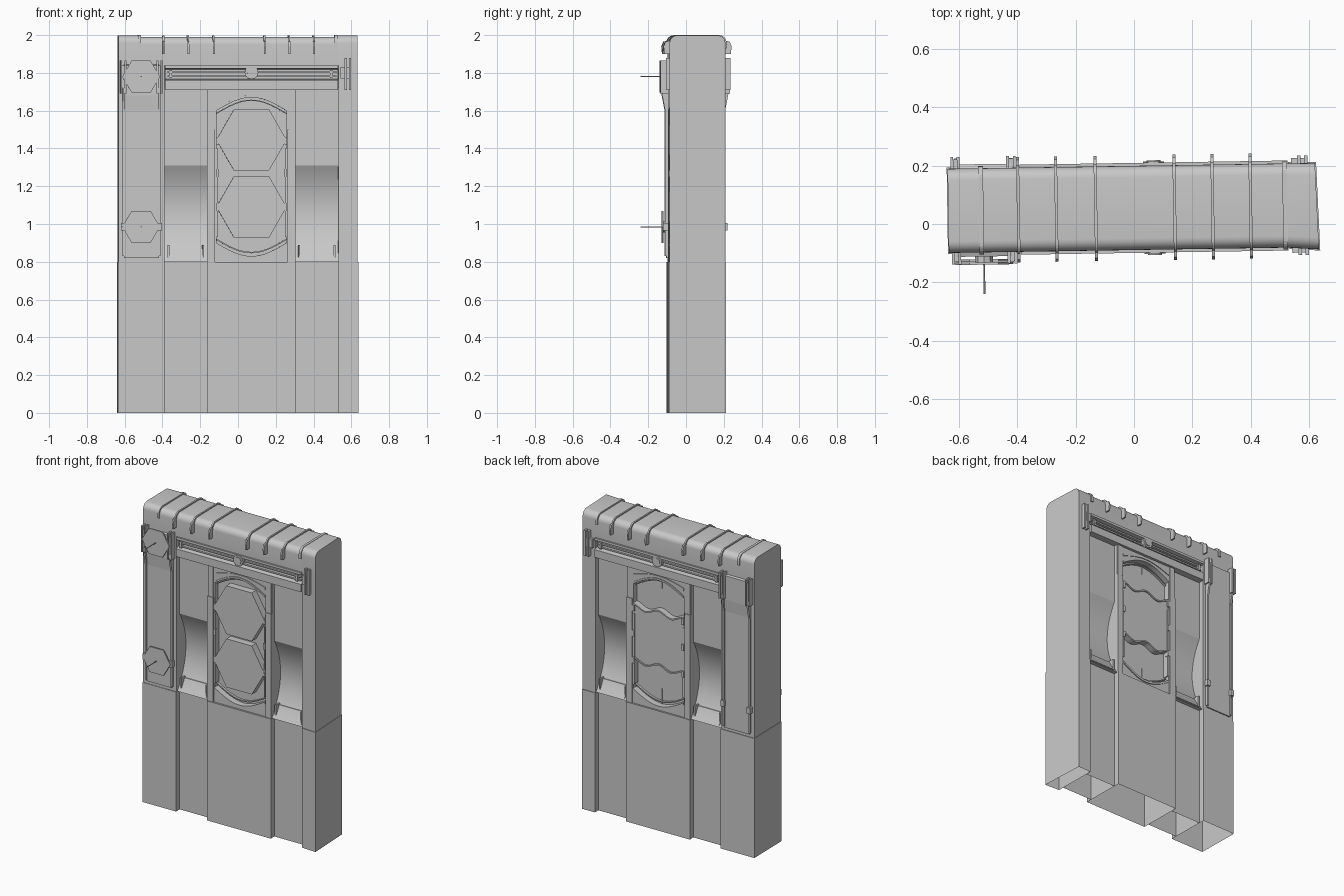
import bpy, bmesh, math
from mathutils import Matrix

cube = bpy.data.objects.get("Cube")
if cube:
    bpy.data.objects.remove(cube, do_unlink=True)

stone = bpy.data.materials.new("stone_grey")
stone.use_nodes = True
stone.diffuse_color = (0.58, 0.58, 0.58, 1)
stone.node_tree.nodes["Principled BSDF"].inputs["Base Color"].default_value = (0.58, 0.58, 0.58, 1)

MID, HALF = 0.055, 0.15        # wall centre in y and half thickness
FRONT, BACK = -1, 1
SIDES = ((FRONT, "front"), (BACK, "back"))
CX = 0.07                      # axis of the central bay
parts = []


def depth(side, d):
    """y of a point lying d outside the front or back face."""
    return MID + side * (HALF + d)


def loft(name, a, b, smooth=False, open_bottom=False):
    """Solid between two matching rings of points."""
    bm = bmesh.new()
    ra, rb = [bm.verts.new(p) for p in a], [bm.verts.new(p) for p in b]
    bm.faces.new(ra)
    bm.faces.new(rb)
    n = len(a)
    for i in range(n):
        j = (i + 1) % n
        bm.faces.new((ra[i], ra[j], rb[j], rb[i]))
    bmesh.ops.recalc_face_normals(bm, faces=bm.faces)
    if open_bottom:
        low = [f for f in bm.faces if all(v.co.z < 0.001 for v in f.verts)]
        bmesh.ops.delete(bm, geom=low, context='FACES_ONLY')
    mesh = bpy.data.meshes.new(name)
    bm.to_mesh(mesh)
    bm.free()
    mesh.materials.append(stone)
    obj = bpy.data.objects.new(name, mesh)
    bpy.context.collection.objects.link(obj)
    parts.append(obj)
    if smooth:
        bpy.ops.object.select_all(action='DESELECT')
        obj.select_set(True)
        bpy.context.view_layer.objects.active = obj
        bpy.ops.object.shade_smooth_by_angle(angle=math.radians(20))
    return obj


def prism(name, yz, x0, x1, splay=False, **kw):
    """Profile run along x; splay angles the far end like the wall's left end."""
    end = []
    for y, z in yz:
        w = (depth(BACK, 0) - y) / (2 * HALF) if splay else 0
        end.append((x1 + 0.010 * w, y - 0.008 * w, z))
    return loft(name, [(x0, y, z) for y, z in yz], end, **kw)


def plate(name, side, xz, d0, d1, **kw):
    return loft(name, [(x, depth(side, d0), z) for x, z in xz],
                [(x, depth(side, d1), z) for x, z in xz], **kw)


def box(name, side, x0, x1, z0, z1, d0, d1):
    return plate(name, side, [(x0, z0), (x1, z0), (x1, z1), (x0, z1)], d0, d1)


def through(dz):
    """Profile of the full wall thickness from one face's points."""
    return [(depth(FRONT, d), z) for d, z in dz] + [(depth(BACK, d), z) for d, z in reversed(dz)]


def block(name, x0, x1, z0, z1, d, **kw):
    return prism(name, through([(d, z0), (d, z1)]), x0, x1, **kw)


def polygon(cx, cz, rx, rz, n):
    return [(cx + rx * math.cos(math.tau * i / n), cz + rz * math.sin(math.tau * i / n))
            for i in range(n)]


def hexagon(cx, cz, rx, rz):
    return polygon(cx, cz, rx, rz / math.sin(math.pi / 3), 6)


def arc(x0, x1, z, rise, n=16):
    return [(x0 + (x1 - x0) * i / n, z + rise * math.sin(math.pi * i / n)) for i in range(n + 1)]


# Plinth, open underneath
for name, x0, x1, d in (("right_base", -0.638, -0.39, -0.002), ("right_recess_base", -0.39, -0.165, -0.04),
                        ("centre_base", -0.165, 0.303, -0.002), ("left_recess_base", 0.303, 0.53, -0.04)):
    block(name, x0, x1, 0, 0.8, d, open_bottom=True)
block("left_base", 0.53, 0.626, 0, 0.8, -0.002, splay=True, open_bottom=True)

# Upper piers
block("right_pier", -0.635, -0.39, 0.8, 1.85, -0.006)
block("left_pier", 0.53, 0.622, 0.8, 1.85, -0.006, splay=True)


# Header with rounded upper edges, its middle stretch slightly lower
def header(top, r=0.04, inset=0.006, z0=1.84):
    edge = [(-inset - r + r * math.cos(a), top - r + r * math.sin(a))
            for a in (math.pi / 2 * i / 6 for i in range(7))]
    return through([(-inset, z0)] + edge)


prism("header_right_end", header(1.998), -0.635, -0.53, smooth=True)
prism("header", header(1.99), -0.53, 0.525, smooth=True)
prism("header_left_end", header(1.998), 0.525, 0.622, splay=True, smooth=True)

# Recessed bays: flat above, concave scoop below
N = 18


def scoop(t):
    return -0.04 + 0.025 * t - 0.32 * t * (1 - t), 1.31 - 0.51 * t


bay = through([(-0.04, 1.72)] + [scoop(i / N) for i in range(N + 1)])
for name, x0, x1 in (("right", -0.39, -0.165), ("left", 0.303, 0.53)):
    prism(name + "_bay", bay, x0, x1, smooth=True)
    for s, face in SIDES:
        foot = [scoop(0.84 + 0.035 * i) for i in range(5)]
        skin = [(depth(s, d + 0.006), z) for d, z in foot]
        skin += [(depth(s, d - 0.01), z) for d, z in reversed(foot)]
        prism(f"{name}_bay_foot_{face}", skin, x0 + 0.02, x1 - 0.015)
        for x in (x0 + 0.015, x1 - 0.025):
            box(f"{name}_foot_clip_{face}", s, x, x + 0.01, 0.82, 0.89, -0.07, -0.022)

# Central bay with an arched opening sunk in each face
SURF = -0.014
centre = block("centre_bay", -0.165, 0.303, 0.8, 1.72, SURF)
W0, W1 = CX - 0.185, CX + 0.185
SPRING, FOOT, RISE = 1.612, 0.885, 0.07
cutters = []
for s, face in SIDES:
    shape = arc(W0, W1, SPRING, RISE) + arc(W1, W0, FOOT, -RISE)
    cut = plate("opening_cutter", s, shape, 0.01, -0.05)
    cut.hide_render = True
    parts.remove(cut)
    cutters.append(cut)
    mod = centre.modifiers.new("opening", 'BOOLEAN')
    mod.object, mod.solver = cut, 'EXACT'
bpy.context.view_layer.update()
graph = bpy.context.evaluated_depsgraph_get()
baked = bpy.data.meshes.new_from_object(centre.evaluated_get(graph))
centre.modifiers.clear()
centre.data = baked
for cut in cutters:
    bpy.data.objects.remove(cut, do_unlink=True)

for s, face in SIDES:
    # Pilasters, hood, mouldings, mullions and jambs around the opening
    for x0, x1 in ((-0.165, -0.122), (0.262, 0.303)):
        box(f"pilaster_{face}", s, x0, x1, 0.8, 1.50, -0.03, -0.006)
        box(f"pilaster_head_{face}", s, x0 + 0.003, x1 - 0.003, 1.50, 1.71, -0.03, -0.010)
    hood = arc(W0, W1, 1.665, 0.035) + arc(W1, W0, SPRING + 0.035, RISE * 0.6)
    plate(f"hood_{face}", s, hood, -0.03, -0.009)
    for name, z, rise, t in (("upper", SPRING, RISE, -0.012), ("lower", FOOT, -RISE, 0.015)):
        band = arc(W0, W1, z, rise) + arc(W1, W0, z + t, rise)
        plate(f"{name}_arch_moulding_{face}", s, band, -0.05, -0.008)
        inner = arc(W0, W1, z + 2 * t, rise) + arc(W1, W0, z + 2.5 * t, rise)
        plate(f"{name}_inner_moulding_{face}", s, inner, -0.05, -0.035)
    box(f"upper_mullion_{face}", s, CX - 0.002, CX + 0.002, 1.60, 1.67, -0.055, -0.046)
    box(f"lower_mullion_{face}", s, CX - 0.002, CX + 0.002, 0.83, 0.93, -0.055, -0.046)
    for x in (W0, W1 - 0.008):
        box(f"opening_jamb_{face}", s, x, x + 0.008, 0.93, 1.40, -0.05, -0.011)
        for z in (1.27, 1.44, 1.09):
            box(f"jamb_clip_{face}", s, x - 0.003, x + 0.011, z - 0.02, z + 0.02, -0.03, -0.004)

    # Twin rails, end stops and a round boss in the beam's slot
    for z in (1.782, 1.805):
        box(f"beam_rail_{face}", s, -0.375, 0.52, z - 0.005, z + 0.005, -0.03, -0.008)
    plate(f"beam_boss_{face}", s, polygon(CX, 1.803, 0.036, 0.036, 12), -0.03, 0.008)
    plate(f"boss_cap_{face}", s, polygon(CX, 1.803, 0.024, 0.024, 12), 0, 0.012)
    for x in (-0.365, 0.485):
        box(f"rail_stop_{face}", s, x, x + 0.015, 1.772, 1.815, -0.03, -0.002)

    # Flanged bracket on the left pier
    for x in (0.562, 0.585):
        box(f"left_bracket_{face}", s, x, x + 0.012, 1.71, 1.88, -0.01, 0.02)
    box(f"left_bracket_web_{face}", s, 0.54, 0.59, 1.77, 1.83, -0.01, 0.012)

    # Framed panel on the right pier with flared brackets at the top
    flare = [(-0.02, 0.82), (0.002, 0.82), (0.002, 1.60), (0.008, 1.68), (0.008, 1.84), (-0.02, 1.85)]
    prism(f"pier_panel_{face}", [(depth(s, d), z) for d, z in flare], -0.605, -0.42)
    rim = [(-0.01, 0.83), (0.009, 0.83), (0.009, 1.60), (0.028, 1.70), (0.028, 1.72), (-0.01, 1.72)]
    for x in (-0.612, -0.425):
        prism(f"panel_rail_{face}", [(depth(s, d), z) for d, z in rim], x, x + 0.012)
    for x in (-0.625, -0.603, -0.434, -0.411):
        box(f"panel_bracket_{face}", s, x, x + 0.01, 1.69, 1.865, -0.01, 0.034)
    for x in (-0.622, -0.43):
        box(f"bracket_web_{face}", s, x, x + 0.025, 1.72, 1.84, -0.01, 0.026)
        box(f"panel_clip_{face}", s, x, x + 0.025, 0.965, 1.005, -0.01, 0.02)

# Beam under the header: sill, slot and top lip
prism("beam", through([(0.004, 1.71), (0.004, 1.762), (-0.028, 1.768),
                       (-0.028, 1.818), (0.004, 1.824), (0.004, 1.84)]), -0.388, 0.528)

# Hexagonal plates in the front opening
for name, z in (("upper", 1.445), ("lower", 1.09)):
    plate(name + "_hex_plate", FRONT, hexagon(CX, z, 0.186, 0.162), -0.055, -0.003)

# Wavy banner in the back opening
M = 24


def wave(z):
    return [(W0 + (W1 - W0) * i / M, z + 0.016 * math.cos(math.tau * 2 * i / M)) for i in range(M + 1)]


plate("wavy_banner", BACK, wave(1.09) + wave(1.45)[::-1], -0.055, -0.016)
for z in (1.09, 1.45):
    plate("banner_edge", BACK, wave(z - 0.005) + wave(z + 0.005)[::-1], -0.055, -0.008)

# Hexagonal shields with needles on the right pier
for name, z, d in (("upper", 1.78, 0.036), ("lower", 0.985, 0.026)):
    plate(name + "_shield", FRONT, hexagon(-0.515, z, 0.1, 0.085), d - 0.008, d)
    plate(name + "_shield_mount", FRONT, polygon(-0.515, z, 0.03, 0.03, 8), 0, d - 0.004)
    plate(name + "_needle", FRONT, polygon(-0.515, z, 0.003, 0.003, 6), d, 0.137)

# Header ribs, hooked at front and back
for x in (-0.395, -0.265, -0.13, 0.14, 0.27, 0.40):
    prism("header_rib", header(1.997, inset=-0.003, z0=1.90), x - 0.005, x + 0.005)
    for s, face in SIDES:
        hook = [(-0.02, 1.90), (0.026, 1.90), (0.03, 1.94), (0.02, 1.965), (-0.02, 1.975)]
        prism(f"rib_hook_{face}", [(depth(s, d), z) for d, z in hook], x - 0.005, x + 0.005)
for x in (-0.522, 0.518):
    prism("header_band", header(2.0, inset=-0.001, z0=1.93), x - 0.008, x + 0.008)

# The whole wall is turned slightly about its upright axis
turn = Matrix.Rotation(math.radians(0.9), 4, 'Z')
for obj in parts:
    obj.data.transform(turn)
